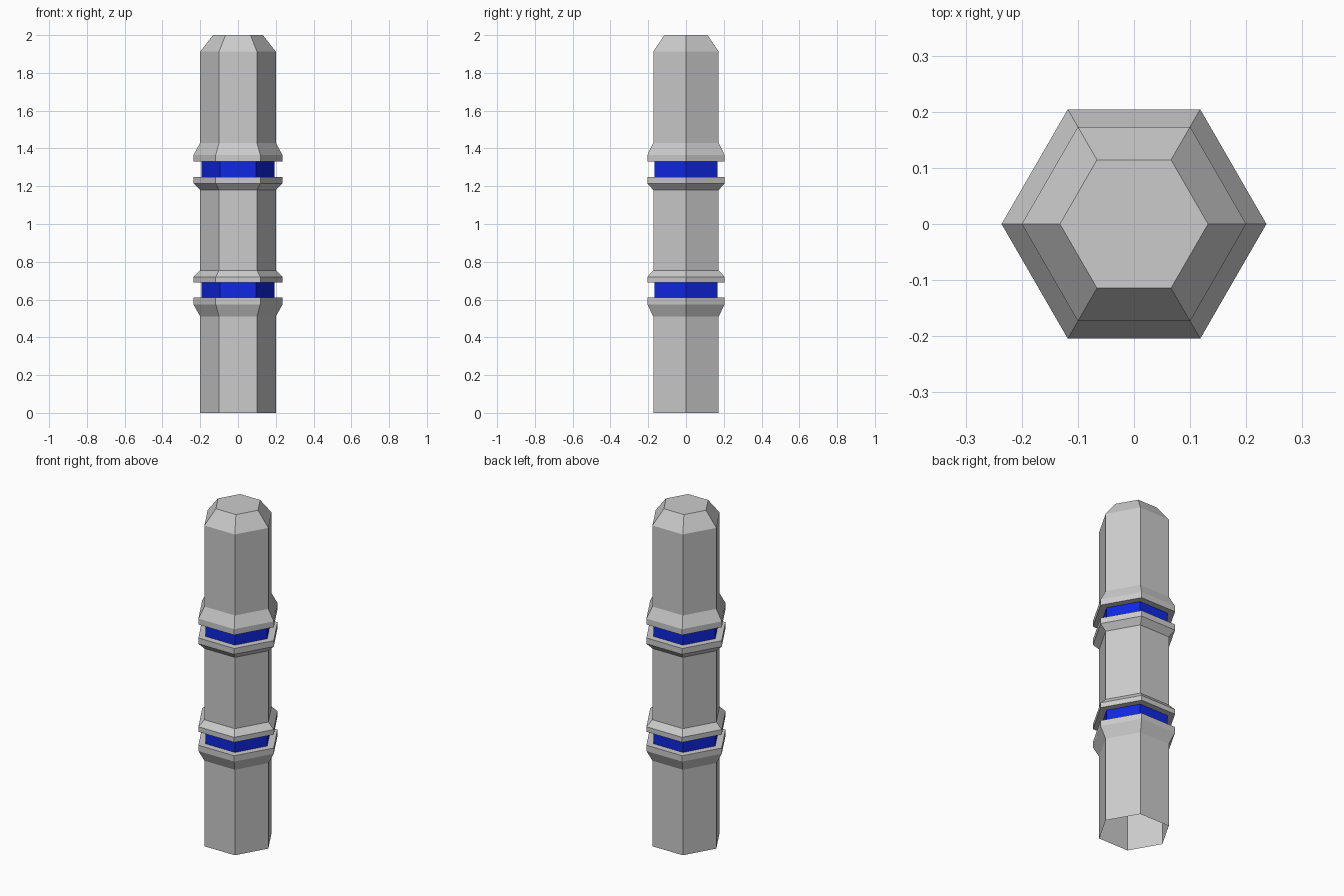
import bpy
import bmesh
from math import cos, sin, radians

cube = bpy.data.objects.get("Cube")
if cube:
    bpy.data.objects.remove(cube, do_unlink=True)


def material(name, colour):
    mat = bpy.data.materials.new(name)
    mat.use_nodes = True
    mat.diffuse_color = colour
    mat.node_tree.nodes["Principled BSDF"].inputs["Base Color"].default_value = colour
    return mat


def hex_sleeve(name, profile, mat, cap_top=False):
    """Sweep a (radius, height) profile around six flat sides."""
    bm = bmesh.new()
    rings = [[bm.verts.new((r * cos(radians(60 * i)), r * sin(radians(60 * i)), z))
              for i in range(6)] for r, z in profile]
    for low, high in zip(rings, rings[1:]):
        for i in range(6):
            j = (i + 1) % 6
            bm.faces.new((low[i], low[j], high[j], high[i]))
    if cap_top:
        bm.faces.new(rings[-1])
    mesh = bpy.data.meshes.new(name)
    bm.to_mesh(mesh)
    bm.free()
    mesh.materials.append(mat)
    obj = bpy.data.objects.new(name, mesh)
    bpy.context.collection.objects.link(obj)
    return obj


grey = material("light grey", (0.6, 0.6, 0.6, 1))
blue = material("bright blue", (0.005, 0.02, 0.75, 1))

SHAFT, COLLAR, BAND, TIP = 0.2, 0.236, 0.193, 0.132

# Hollow lower shaft, open underneath, flaring into its collar
hex_sleeve("lower_shaft", [(SHAFT, 0), (SHAFT, 0.51), (COLLAR, 0.575),
                           (COLLAR, 0.61), (BAND, 0.61)], grey)

# Middle shaft with a collar at each end
hex_sleeve("middle_shaft", [(BAND, 0.69), (COLLAR, 0.69), (COLLAR, 0.72),
                            (SHAFT, 0.755), (SHAFT, 1.18), (COLLAR, 1.215),
                            (COLLAR, 1.25), (BAND, 1.25)], grey)

# Upper shaft with a collar below and a chamfered, closed tip
hex_sleeve("upper_shaft", [(BAND, 1.33), (COLLAR, 1.33), (COLLAR, 1.365),
                           (SHAFT, 1.43), (SHAFT, 1.913), (TIP, 2)], grey, cap_top=True)

# Recessed coloured bands between the collars
for name, base in (("lower_band", 0.61), ("upper_band", 1.25)):
    hex_sleeve(name, [(BAND, base), (BAND, base + 0.08)], blue)
